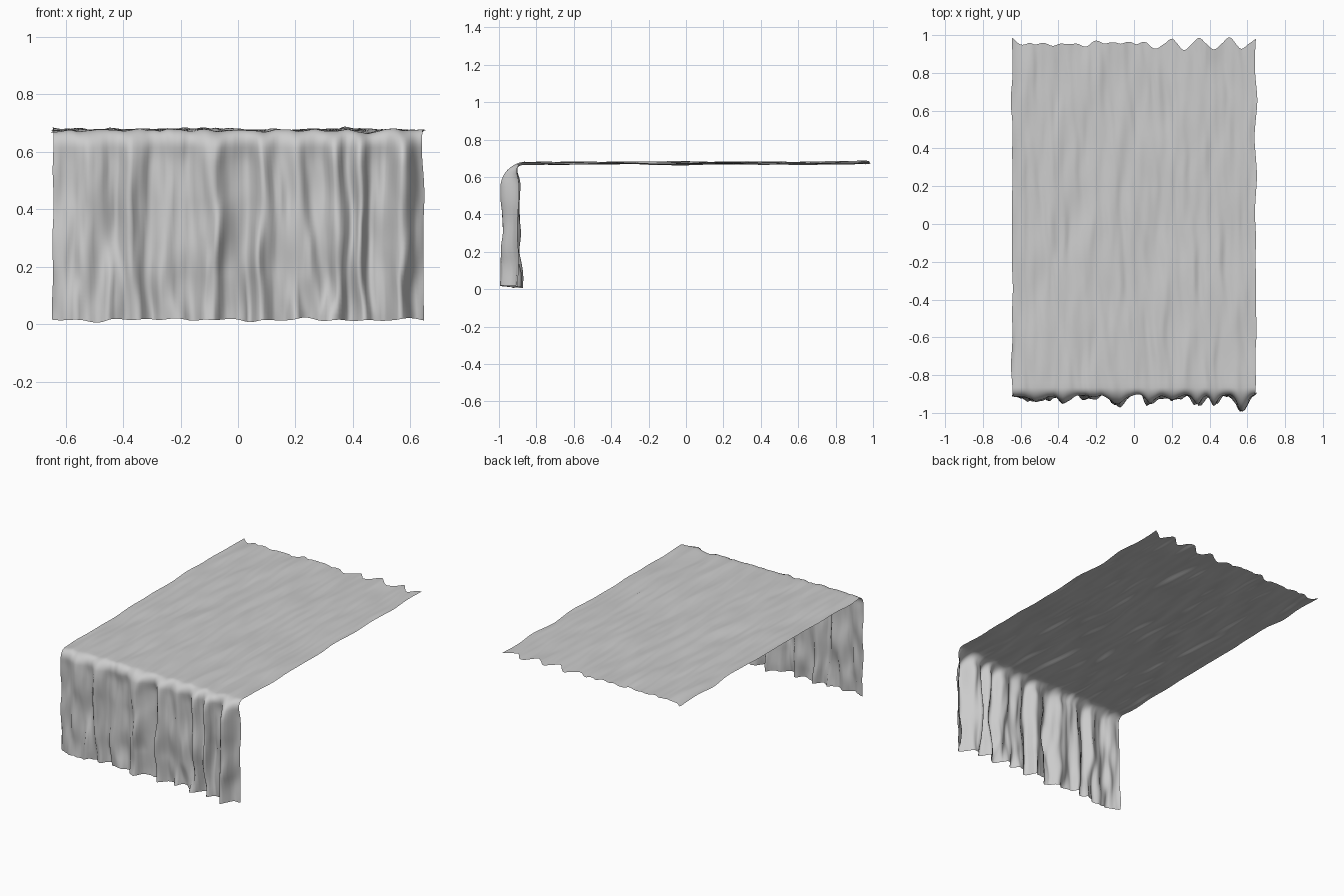
import bpy, bmesh, math
from mathutils import Vector, noise

if "Cube" in bpy.data.objects:
    bpy.data.objects.remove(bpy.data.objects["Cube"], do_unlink=True)

HALF_W, BACK, BEND_Y, TOP, RADIUS = 0.645, 0.955, -0.865, 0.675, 0.06
FLAT = BACK - BEND_Y
ARC = RADIUS * math.pi / 2
DROP = TOP - RADIUS - 0.015
TOTAL = FLAT + ARC + DROP

# Main hanging folds: centre x, forward push, width
FOLDS = [(-0.62, .02, .03), (-0.51, .045, .06), (-0.37, .05, .035), (-0.23, .02, .05),
         (-0.09, .065, .05), (0.09, .06, .035), (0.21, .035, .04), (0.34, .055, .03),
         (0.425, .06, .025), (0.57, .09, .04)]


def wave(x, y, seed):
    return noise.noise(Vector((x, y, seed)))


def smooth(t):
    t = max(0.0, min(1.0, t))
    return t * t * (3 - 2 * t)


def fold_push(x, drop):
    """Forward push of the hanging part, drifting sideways as it falls."""
    drift = 0.03 * wave(x * 5, drop * 4, 3.0) * smooth(drop * 2)
    push = sum(a * math.exp(-((x + drift - c) / w) ** 2) for c, a, w in FOLDS)
    fine = 0.028 * wave(x * 17, drop * 4, 8.0) + 0.012 * wave(x * 38, drop * 5, 5.0)
    return push - 0.03 + fine * (0.6 + drop)


def cloth_point(u, s):
    """u runs across the width, s runs from the back edge to the lower hem."""
    x = u * HALF_W
    # Flat top, rounded bend, then vertical drop
    if s < FLAT:
        y, z, angle = BACK - s, TOP, 0.0
    elif s < FLAT + ARC:
        angle = (s - FLAT) / RADIUS
        y = BEND_Y - RADIUS * math.sin(angle)
        z = TOP - RADIUS * (1 - math.cos(angle))
    else:
        angle = math.pi / 2
        y = BEND_Y - RADIUS
        z = TOP - RADIUS - (s - FLAT - ARC)
    # Shallow lengthwise wrinkles on the top
    skew = x + 0.04 * y
    ripple = 0.010 * wave(skew * 13, s * 2.6, 1.0) + 0.006 * wave(skew * 28, s * 4, 2.0)
    z += ripple * math.cos(angle) + 0.006 * wave(x * 4, s, 9.0) * math.cos(angle)
    # Deep folds on the drop
    drop = max(0.0, TOP - z)
    grow = smooth((s - FLAT + 0.02) / 0.17)
    y -= fold_push(x, drop) * grow
    # Uneven back edge, hem and sides
    y += 0.055 * wave(x * 13, 0.0, 6.0) * smooth((y - 0.8) / 0.15)
    z += 0.018 * wave(x * 11, 0.0, 7.0) * smooth((s - TOTAL + 0.2) / 0.2)
    x += 0.012 * wave(u * 6, s * 5, 4.0)
    return x, y, z


# Rows are closer together around the bend
COLS = 110
rows = [FLAT * i / 75 for i in range(75)]
rows += [FLAT + ARC * i / 8 for i in range(8)]
rows += [FLAT + ARC + DROP * i / 36 for i in range(37)]

bm = bmesh.new()
grid = [[bm.verts.new(cloth_point(2 * i / COLS - 1, s)) for i in range(COLS + 1)] for s in rows]
for a, b in zip(grid, grid[1:]):
    for i in range(COLS):
        bm.faces.new((a[i], b[i], b[i + 1], a[i + 1])).smooth = True

mesh = bpy.data.meshes.new("draped_cloth")
bm.to_mesh(mesh)
bm.free()
cloth = bpy.data.objects.new("draped_cloth", mesh)
bpy.context.collection.objects.link(cloth)

# Plain fabric colour
fabric = bpy.data.materials.new("light_grey_fabric")
fabric.use_nodes = True
colour = (0.6, 0.6, 0.6, 1.0)
fabric.diffuse_color = colour
fabric.node_tree.nodes["Principled BSDF"].inputs["Base Color"].default_value = colour
mesh.materials.append(fabric)
